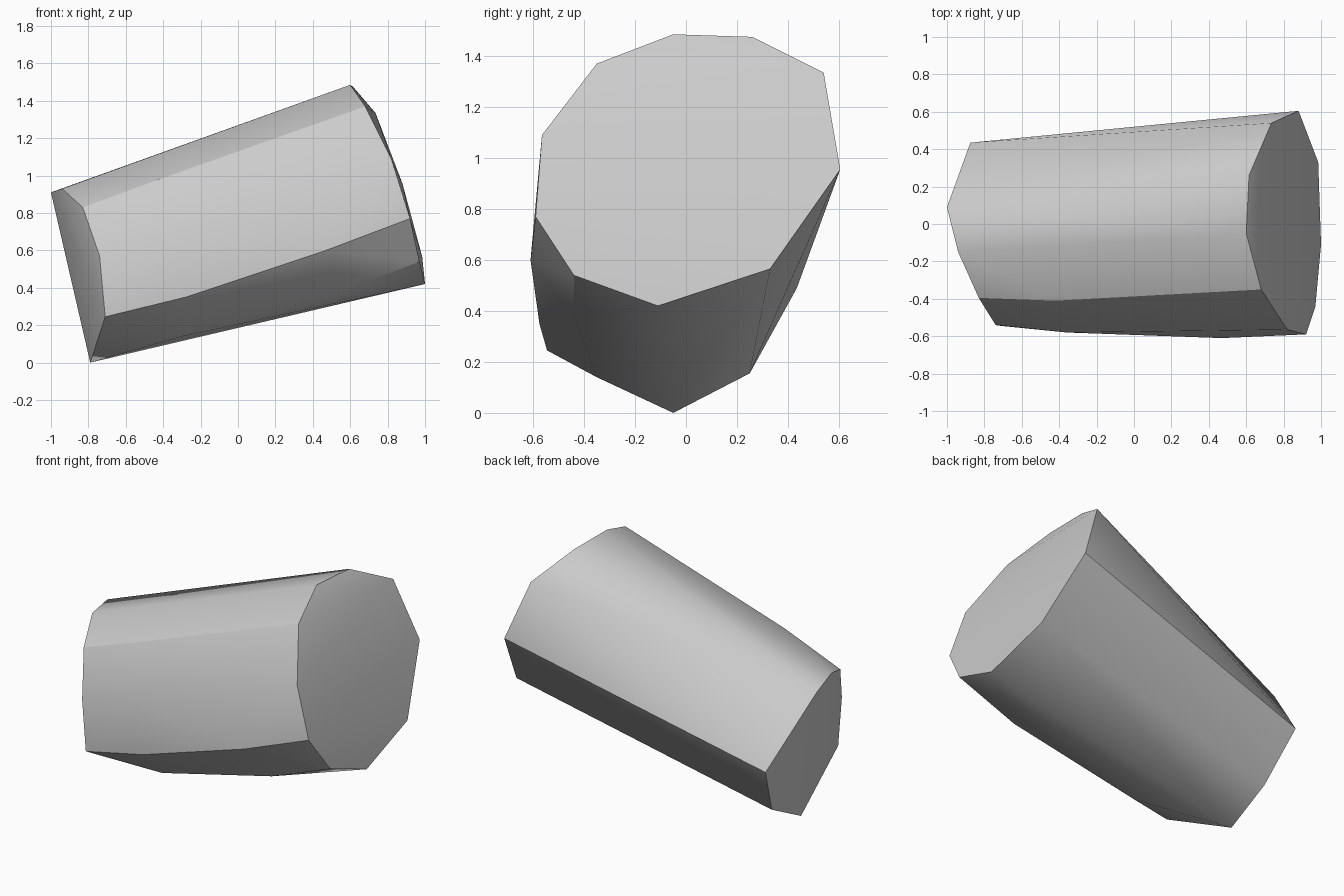
import bpy
import bmesh
from math import radians
from mathutils import Vector

# Remove the default cube only
default_cube = bpy.data.objects.get("Cube")
if default_cube:
    bpy.data.objects.remove(default_cube, do_unlink=True)


def make_material(name, colour):
    """Create one flat colour material."""
    material = bpy.data.materials.new(name)
    material.use_nodes = True
    material.diffuse_color = colour
    for node in material.node_tree.nodes:
        if node.type == "BSDF_PRINCIPLED":
            node.inputs["Base Color"].default_value = colour
    return material


def make_convex_object(name, corners, material):
    """Wrap a convex skin around the corner points, sharp at the rims."""
    mesh = bpy.data.meshes.new(name)
    bm = bmesh.new()
    for corner in corners:
        bm.verts.new(Vector(corner))
    hull = bmesh.ops.convex_hull(bm, input=list(bm.verts))
    inside = [v for v in hull["geom_interior"] if isinstance(v, bmesh.types.BMVert)]
    bmesh.ops.delete(bm, geom=inside, context="VERTS")
    bmesh.ops.recalc_face_normals(bm, faces=list(bm.faces))
    bm.to_mesh(mesh)
    bm.free()
    mesh.materials.append(material)
    obj = bpy.data.objects.new(name, mesh)
    bpy.context.scene.collection.objects.link(obj)
    bpy.ops.object.select_all(action="DESELECT")
    obj.select_set(True)
    bpy.context.view_layer.objects.active = obj
    bpy.ops.object.shade_smooth_by_angle(angle=radians(30))
    return obj


# Rim of the broad raised end, clockwise from the top
broad_rim = [
    (.6, -.05, 1.485), (.615, .26, 1.475), (.735, .54, 1.335), (.88, .605, .955),
    (.985, .33, .565), (1, -.11, .42), (.97, -.44, .54), (.92, -.59, .77),
    (.82, -.565, 1.09), (.68, -.35, 1.37),
]

# Rim of the narrow lower end
narrow_rim = [
    (-1, .09, .91), (-.94, -.15, .93), (-.83, -.395, .83), (-.74, -.54, .57),
    (-.71, -.545, .245), (-.79, -.05, 0), (-.79, .25, .155), (-.875, .435, .49),
]

# Bulges along the front and underside
side_bulges = [
    (-.42, -.41, .98), (-.36, -.58, .69), (-.28, -.575, .35),
    (.47, -.61, .6), (.55, -.44, .38), (-.3, -.35, .14),
]

grey = make_material("stone grey", (.6, .6, .6, 1))
make_convex_object("tapered_stone", broad_rim + narrow_rim + side_bulges, grey)
